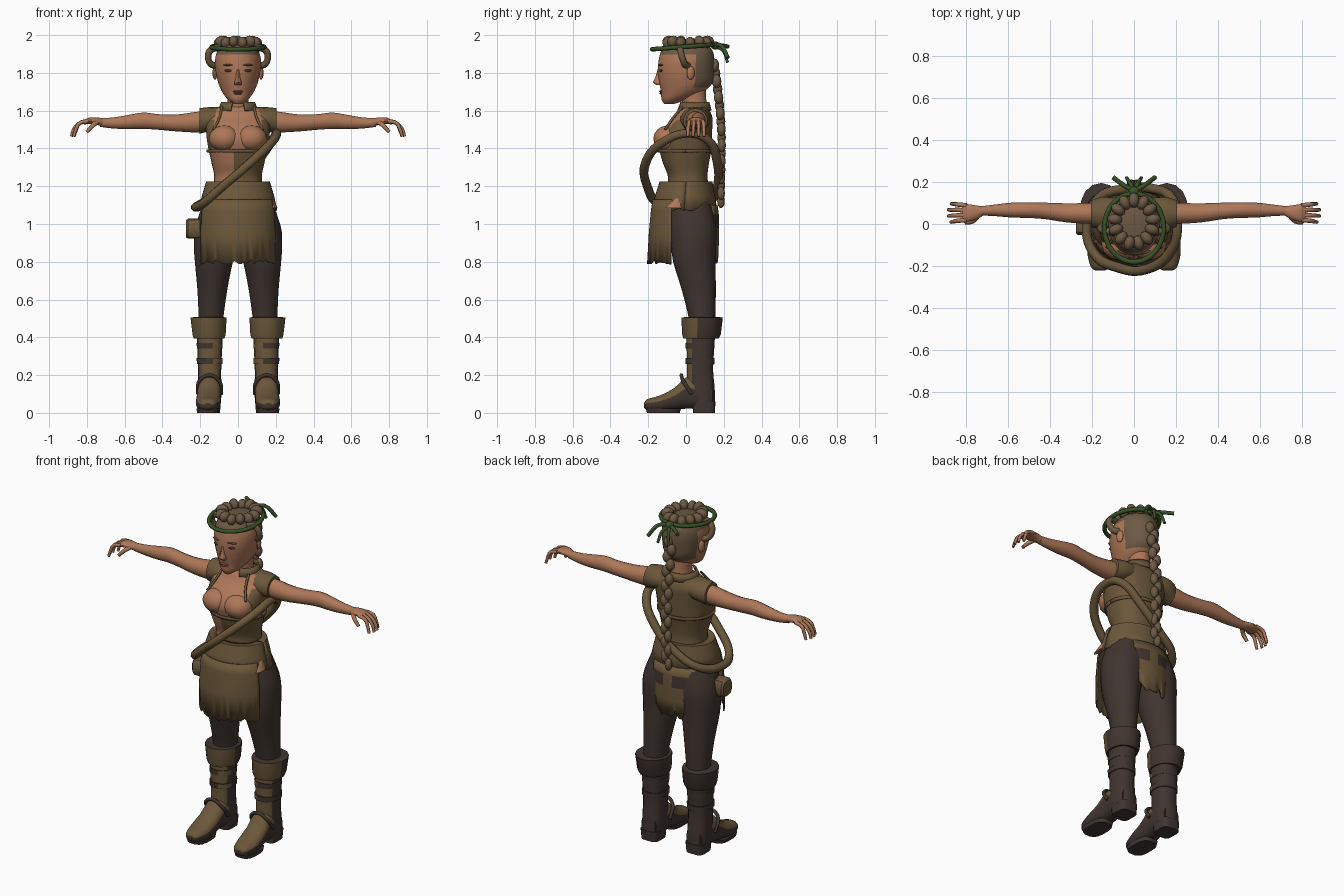
import bpy, bmesh, math, random
from mathutils import Vector

random.seed(4)
cube = bpy.data.objects.get("Cube")
if cube:
    bpy.data.objects.remove(cube)


def material(name, rgb):
    m = bpy.data.materials.new(name)
    m.use_nodes = True
    m.diffuse_color = (*rgb, 1)
    m.node_tree.nodes["Principled BSDF"].inputs["Base Color"].default_value = (*rgb, 1)
    return m


SKIN = material("skin", (.42, .185, .098))
CLOTH = material("brown_cloth", (.15, .097, .043))
DARK = material("dark_leather", (.052, .036, .029))
GREEN = material("green_vine", (.04, .085, .02))
HAIR = material("hair_brown", (.15, .1, .056))
LIP = material("lip_red", (.24, .085, .055))
EYE = material("eye_dark", (.06, .035, .025))


def finish(name, bm, mats, rule=None, angle=40):
    """Turn a bmesh into a shaded object, colouring faces by an optional rule."""
    bmesh.ops.recalc_face_normals(bm, faces=bm.faces)
    if rule:
        for f in bm.faces:
            f.material_index = int(rule(f.calc_center_median(), f.normal))
    me = bpy.data.meshes.new(name)
    bm.to_mesh(me)
    bm.free()
    ob = bpy.data.objects.new(name, me)
    bpy.context.collection.objects.link(ob)
    for m in mats:
        me.materials.append(m)
    bpy.ops.object.select_all(action="DESELECT")
    ob.select_set(True)
    bpy.context.view_layer.objects.active = ob
    bpy.ops.object.shade_smooth_by_angle(angle=math.radians(angle))
    return ob


def resample(secs, k):
    """Catmull-Rom interpolation of section tuples."""
    out = []
    for i in range(len(secs) - 1):
        a, b, c, d = (secs[max(0, min(len(secs) - 1, i + j))] for j in (-1, 0, 1, 2))
        for s in range(k):
            t = s / k
            out.append([q + .5 * t * (r - p + t * (2 * p - 5 * q + 4 * r - w + t * (3 * (q - r) + w - p)))
                        for p, q, r, w in zip(a, b, c, d)])
    return out + [list(secs[-1])]


def place(axis, t, u, v):
    return {"z": (u, v, t), "x": (t, u, v), "y": (u, t, v)}[axis]


def loft(name, secs, mats, axis="z", n=16, k=3, power=2, rule=None, side=1):
    """Skin superellipse sections (t, cu, cv, ru, rv) along an axis."""
    bm = bmesh.new()
    rings = []
    for t, cu, cv, ru, rv in resample(secs, k):
        ring = []
        for i in range(n):
            a = math.tau * (i + .5) / n
            c, s = (math.copysign(abs(f) ** (2 / power), f) for f in (math.cos(a), math.sin(a)))
            x, y, z = place(axis, t, cu + ru * c, cv + rv * s)
            ring.append(bm.verts.new((x * side, y, z)))
        rings.append(ring)
    for r, q in zip(rings, rings[1:]):
        for i in range(n):
            j = (i + 1) % n
            bm.faces.new((r[i], r[j], q[j], q[i]))
    bm.faces.new(rings[0])
    bm.faces.new(rings[-1])
    return finish(name, bm, mats, rule)


def shell(name, rows, a0, a1, mats, n=28, jag=0, rule=None, thick=.008):
    """Open cloth sheet around z; rows are (z, cy, rx, ry), angles in degrees."""
    bm = bmesh.new()
    grid = []
    for k, (z, cy, rx, ry) in enumerate(rows):
        row = []
        for i in range(n + 1):
            a = math.radians(a0 + (a1 - a0) * i / n)
            dz = random.uniform(-jag, jag) if k == len(rows) - 1 else 0
            row.append(bm.verts.new((rx * math.cos(a), cy + ry * math.sin(a), z + dz)))
        grid.append(row)
    for r, q in zip(grid, grid[1:]):
        for i in range(n):
            bm.faces.new((r[i], r[i + 1], q[i + 1], q[i]))
    ob = finish(name, bm, mats, rule)
    mod = ob.modifiers.new("thickness", "SOLIDIFY")
    mod.thickness, mod.offset = thick, 0
    return ob


def blob(name, loc, r, mat, rot=0):
    bm = bmesh.new()
    bmesh.ops.create_uvsphere(bm, u_segments=12, v_segments=8, radius=1)
    bmesh.ops.scale(bm, vec=r, verts=bm.verts)
    ob = finish(name, bm, [mat])
    ob.location, ob.rotation_euler.z = loc, rot
    return ob


def tube(name, pts, radius, mat, closed=False, side=1, taper=1):
    cu = bpy.data.curves.new(name, "CURVE")
    cu.dimensions, cu.bevel_depth, cu.bevel_resolution = "3D", radius, 2
    cu.use_fill_caps, cu.resolution_u = True, 6
    sp = cu.splines.new("BEZIER")
    sp.bezier_points.add(len(pts) - 1)
    for i, (b, p) in enumerate(zip(sp.bezier_points, pts)):
        b.co = (p[0] * side, p[1], p[2])
        b.handle_left_type = b.handle_right_type = "AUTO"
        b.radius = 1 + (taper - 1) * i / (len(pts) - 1)
    sp.use_cyclic_u = closed
    ob = bpy.data.objects.new(name, cu)
    bpy.context.collection.objects.link(ob)
    cu.materials.append(mat)
    bpy.ops.object.select_all(action="DESELECT")
    ob.select_set(True)
    bpy.context.view_layer.objects.active = ob
    bpy.ops.object.convert(target="MESH")
    bpy.ops.object.shade_smooth_by_angle(angle=math.radians(50))


# Head, face and neck
loft("head", [(1.635, 0, -.09, .02, .025), (1.66, 0, -.06, .055, .07), (1.7, 0, -.02, .085, .113),
              (1.75, 0, 0, .106, .143), (1.81, 0, 0, .119, .15), (1.87, 0, .003, .122, .148),
              (1.92, 0, .005, .108, .135), (1.95, 0, .005, .08, .1), (1.96, 0, .005, .03, .04)],
     [SKIN, HAIR], n=28, k=4, rule=lambda c, n: c.z > 1.9 or (c.y > .045 and c.z > 1.73))
loft("neck", [(1.57, 0, .05, .08, .07), (1.63, 0, .045, .058, .065), (1.76, 0, .035, .062, .07)], [SKIN])
loft("nose", [(1.735, 0, -.143, .02, .012), (1.75, 0, -.148, .02, .026), (1.775, 0, -.145, .012, .018),
              (1.82, 0, -.14, .008, .01)], [SKIN], n=10)
blob("upper_lip", (0, -.13, 1.702), (.027, .012, .006), LIP)
blob("lower_lip", (0, -.127, 1.691), (.022, .013, .007), LIP)
for s in (1, -1):
    blob("eye", (s * .05, -.134, 1.812), (.023, .007, .007), EYE, s * .3)
    blob("brow", (s * .052, -.134, 1.842), (.028, .008, .005), HAIR, s * .33)
    blob("ear", (s * .122, .025, 1.8), (.012, .022, .036), SKIN, s * .3)
    tube("side_braid", [(.09, -.04, 1.935), (.145, -.03, 1.92), (.158, -.02, 1.88), (.14, -.005, 1.845),
                        (.115, .01, 1.84)], .018, HAIR, side=s)

# Crown of hair knots and long back braid
for i in range(13):
    a = math.tau * (i + .25) / 13
    blob("hair_knot", (.092 * math.cos(a), .01 + .103 * math.sin(a), 1.96 + .006 * (i % 2)),
         (.036, .026, .031), HAIR, a)
for i in range(18):
    t = i / 17
    y = .15 + .045 * math.sin(min(1, t * 1.6) * math.pi / 2) - .01 * t
    blob("braid_strand", (.012 * (-1) ** i, y, 1.84 - .72 * t), (.027 - .006 * t, .026 - .006 * t, .036), HAIR)

# Vine circlet with knot and trailing ends
ring = [(.14 * math.cos(a), -.018 + .162 * math.sin(a), 1.937 + .012 * math.sin(a))
        for a in (math.tau * i / 16 for i in range(16))]
tube("vine_circlet", ring, .012, GREEN, closed=True)
blob("vine_knot", (0, .155, 1.945), (.028, .024, .022), GREEN)
for s in (1, -1):
    tube("vine_end", [(0, .155, 1.945), (.05, .185, 1.945), (.1, .222, 1.91 - .03 * s)], .011, GREEN, side=s)
    tube("vine_tail", [(0, .16, 1.94), (.02, .195, 1.92), (.035, .22, 1.855)], .011, GREEN, side=s, taper=.7)


# Torso with bare front and cloth back
def torso_skin(c, n):
    if n.y > -.25:
        return False
    return abs(c.x) < .135 if c.z > 1.385 else -.15 < c.x < -.01


loft("torso", [(1.12, 0, .01, .15, .125), (1.24, 0, .01, .127, .105), (1.32, 0, .0, .14, .122),
               (1.385, 0, -.003, .155, .137), (1.45, 0, -.008, .166, .145), (1.51, 0, .01, .17, .13),
               (1.565, 0, .04, .165, .1), (1.605, 0, .045, .13, .078), (1.63, 0, .05, .06, .055)],
     [CLOTH, SKIN], n=28, k=4, power=2.3, rule=torso_skin)
for s in (1, -1):
    blob("bust", (s * .07, -.095, 1.452), (.085, .078, .07), SKIN)
    loft("shoulder_cap", [(.09, .05, 1.56, .075, .06), (.15, .05, 1.555, .08, .064), (.205, .05, 1.545, .064, .068)],
         [CLOTH], axis="x", n=14, side=s)
    tube("neckline_trim", [(.085, -.02, 1.62), (.1, -.07, 1.56), (.13, -.11, 1.5)], .007, CLOTH, side=s)
shell("collar", [(1.645, .045, .085, .075), (1.6, .042, .105, .09)], -70, 250, [CLOTH])
shell("bodice_trim", [(1.395, -.003, .163, .147), (1.378, -.003, .161, .144)], 0, 360, [CLOTH])

# Skirt: wrapped waist, front apron and torn back panel
shell("skirt_waist", [(1.222, .0, .12, .1), (1.222, 0, .166, .137), (1.15, -.005, .187, .155),
                      (1.075, -.008, .203, .17)], 0, 360, [CLOTH], n=36, jag=.012)
shell("skirt_apron", [(1.13, -.008, .192, .165), (1.07, -.008, .205, .174), (.95, -.003, .214, .19),
                      (.8, 0, .212, .202)], 203, 337, [CLOTH], jag=.014)
shell("back_panel", [(1.1, .0, .2, .163), (1.05, 0, .205, .17), (.98, .0, .21, .172), (.9, .0, .205, .17),
                     (.82, 0, .2, .166)], 55, 150, [CLOTH, DARK], n=18, jag=.03,
      rule=lambda c, n: .97 < c.z < 1.05 and abs(c.x) > .03)
loft("hip_pouch", [(-.275, -.005, .975, .04, .045), (-.265, -.005, .975, .05, .053),
                   (-.2, -.005, .975, .05, .053)], [CLOTH], axis="x", n=10, k=1, power=3)
loft("hip_flap", [(1.085, .195, -.06, .016, .05), (1.15, .18, -.03, .004, .01)], [SKIN], n=6, k=1)

# Bandolier roll from the left shoulder to the right hip
tube("bandolier", [(.205, .02, 1.48), (.18, -.12, 1.435), (.06, -.215, 1.32), (-.08, -.205, 1.2),
                   (-.19, -.14, 1.105), (-.225, -.01, 1.09), (-.17, .12, 1.12), (-.04, .165, 1.2),
                   (.1, .165, 1.33), (.18, .12, 1.44)], .024, CLOTH, closed=True)


# Arms, hands, legs and boots, mirrored
def front_facing(c, n):
    return n.y < -.35


def foot_top(c, n):
    return n.z > .15 and c.y < .04


for s in (1, -1):
    loft("arm", [(.14, .05, 1.545, .045, .05), (.21, .05, 1.54, .05, .056), (.32, .053, 1.535, .046, .046),
                 (.42, .062, 1.54, .04, .042), (.5, .066, 1.547, .038, .044), (.58, .066, 1.54, .036, .038),
                 (.66, .065, 1.535, .028, .03), (.73, .062, 1.537, .022, .023)],
         [SKIN], axis="x", side=s)
    loft("palm", [(.715, .062, 1.537, .022, .022), (.75, .055, 1.545, .034, .02), (.79, .053, 1.546, .042, .017),
                  (.815, .052, 1.538, .04, .012)], [SKIN], axis="x", side=s)
    for i in range(4):
        y = .019 + .023 * i
        reach = (-.012, 0, 0, -.014)[i]
        tube("finger", [(.795, y, 1.545), (.84, y - .004 + .003 * i, 1.532),
                        (.87 + reach, y - .008 + .005 * i, 1.5), (.882 + reach, y - .01 + .006 * i, 1.463)],
             .0115, SKIN, side=s, taper=.7)
    tube("thumb", [(.745, .035, 1.54), (.77, .012, 1.52), (.8, .008, 1.487)], .014, SKIN, side=s, taper=.7)

    loft("trouser_leg", [(1.17, .08, .015, .08, .1), (1.0, .11, .035, .115, .123), (.9, .12, .04, .116, .12),
                         (.8, .128, .044, .102, .112), (.65, .136, .068, .08, .09), (.5, .143, .085, .066, .07),
                         (.44, .145, .085, .062, .068)], [DARK], n=18, side=s)
    loft("boot_cuff", [(.4, .153, .08, .07, .08), (.395, .153, .08, .084, .094), (.415, .153, .082, .09, .102),
                       (.505, .156, .085, .098, .11), (.508, .156, .085, .07, .08)],
         [DARK, CLOTH], n=14, k=1, rule=front_facing, side=s)
    loft("boot_shaft", [(.42, .15, .078, .07, .078), (.32, .15, .076, .066, .073), (.22, .15, .075, .062, .07),
                        (.13, .15, .08, .063, .073), (.05, .15, .09, .06, .065)],
         [DARK, CLOTH], power=2.4, rule=front_facing, side=s)
    loft("boot_foot", [(-.222, .16, .04, .02, .012), (-.205, .16, .043, .045, .03), (-.14, .158, .05, .064, .042),
                       (-.06, .155, .074, .064, .06), (0, .152, .105, .062, .084), (.07, .15, .1, .062, .08),
                       (.14, .15, .085, .05, .06)],
         [DARK, CLOTH], axis="y", power=2.5, rule=foot_top, side=s)
    loft("boot_sole", [(0, .159, -.12, .058, .088), (.022, .159, -.12, .062, .094)], [DARK], k=1, power=2.8, side=s)
    loft("boot_heel", [(0, .15, .095, .055, .058), (.06, .15, .095, .06, .062)], [DARK], k=1, power=4, side=s)
    # Straps across the shin and the ankle guard
    for z in (.26, .34):
        loft("shin_strap", [(z, .15, .074, .069, .077), (z + .03, .15, .074, .07, .078)], [DARK, CLOTH], k=1,
             power=2.4, rule=lambda c, n: abs(c.x) < .15 and n.y < 0, side=s)
    tube("ankle_guard", [(.088, .03, .1), (.1, -.015, .17), (.152, -.025, .2), (.204, -.015, .17), (.212, .03, .1)],
         .01, DARK, side=s)
